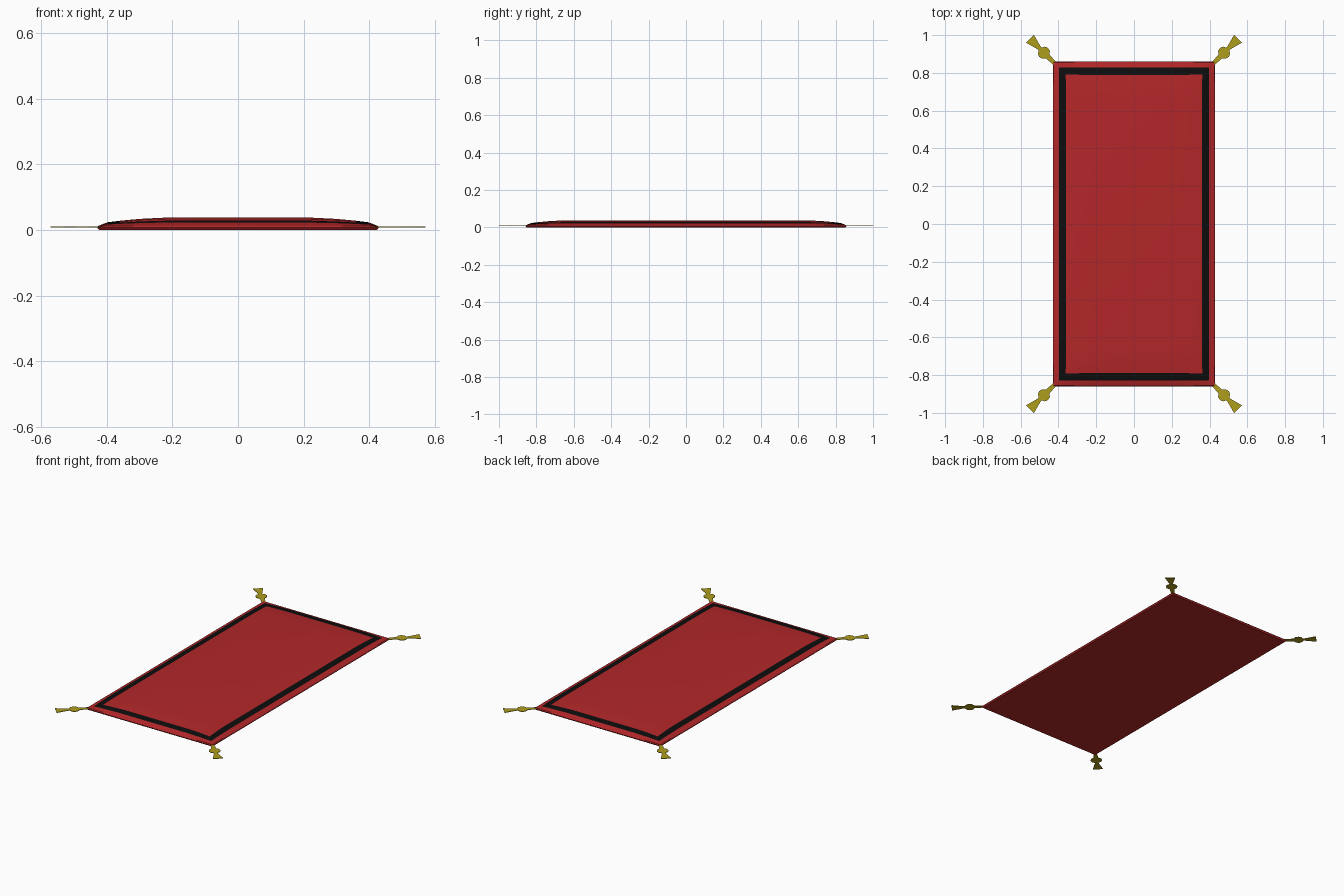
import bpy, bmesh, math
from mathutils import Matrix, Vector

if "Cube" in bpy.data.objects:
    bpy.data.objects.remove(bpy.data.objects["Cube"])


def material(name, rgb):
    m = bpy.data.materials.new(name)
    m.diffuse_color = (*rgb, 1)
    m.use_nodes = True
    m.node_tree.nodes["Principled BSDF"].inputs["Base Color"].default_value = m.diffuse_color
    return m


RED = material("red_cloth", (0.45, 0.02, 0.022))
BLACK = material("black_band", (0.004, 0.004, 0.004))
GOLD = material("gold_cord", (0.42, 0.34, 0.012))


def finish(bm, name, mats):
    bmesh.ops.recalc_face_normals(bm, faces=bm.faces)
    me = bpy.data.meshes.new(name)
    bm.to_mesh(me)
    bm.free()
    ob = bpy.data.objects.new(name, me)
    bpy.context.collection.objects.link(ob)
    for m in mats:
        me.materials.append(m)
    return ob


# Carpet: pillowed top from nested insets, black band in the second ring
HX, HY = 0.425, 0.855
INSET = [0, 0.027, 0.058, 0.125, 0.205]
RISE = [0, 0.42, 0.62, 0.84, 1.0]
N = 2 * len(INSET)


def ring(i):
    return min(i, N - 1 - i)


def coord(i, j, half):
    k = ring(i)
    d = INSET[k] + (0.008 * RISE[ring(j)] if k == 2 else 0)
    return (half - d) * (-1 if i < N // 2 else 1)


bm = bmesh.new()
grid = [[bm.verts.new((coord(i, j, HX), coord(j, i, HY),
                       0.013 + 0.025 * RISE[ring(i)] * RISE[ring(j)]))
         for j in range(N)] for i in range(N)]
for i in range(N - 1):
    for j in range(N - 1):
        f = bm.faces.new((grid[i][j], grid[i + 1][j], grid[i + 1][j + 1], grid[i][j + 1]))
        f.material_index = int(min(i, j, N - 2 - i, N - 2 - j) == 1)

# Rim and flat underside
for grow, z in ((0.004, 0.008), (-0.006, 0.0)):
    edges = [e for e in bm.edges if e.is_boundary]
    new = bmesh.ops.extrude_edge_only(bm, edges=edges)["geom"]
    for f in bm.faces:
        if any(v in new for v in f.verts):
            f.material_index = 0
    for v in [g for g in new if isinstance(g, bmesh.types.BMVert)]:
        v.co.x *= 1 + grow / HX
        v.co.y *= 1 + grow / HY
        v.co.z = z
bmesh.ops.holes_fill(bm, edges=[e for e in bm.edges if e.is_boundary], sides=0)
carpet = finish(bm, "carpet", [RED, BLACK])
bpy.context.view_layer.objects.active = carpet
carpet.select_set(True)
bpy.ops.object.shade_smooth_by_angle(angle=math.radians(25))

# Corner tassels: flat cord, knot and flared end (distance, half width)
OUTLINE = [(-0.02, 0.008), (0.055, 0.013), (0.066, 0.013), (0.080, 0.030), (0.098, 0.033),
           (0.114, 0.026), (0.122, 0.011), (0.132, 0.011), (0.198, 0.029)]
for sx in (-1, 1):
    for sy in (-1, 1):
        bm = bmesh.new()
        pts = OUTLINE + [(d, -w) for d, w in reversed(OUTLINE)]
        face = bm.faces.new([bm.verts.new((d, w, 0.0075)) for d, w in pts])
        up = bmesh.ops.extrude_face_region(bm, geom=[face])["geom"]
        bmesh.ops.translate(bm, vec=(0, 0, 0.003),
                            verts=[g for g in up if isinstance(g, bmesh.types.BMVert)])
        turn = Matrix.Rotation(math.atan2(sy, sx), 4, 'Z')
        move = Matrix.Translation(Vector((sx * 0.41, sy * 0.84, 0)))
        bmesh.ops.transform(bm, matrix=move @ turn, verts=bm.verts)
        side = ("left" if sx < 0 else "right")
        end = ("front" if sy < 0 else "back")
        finish(bm, f"tassel_{end}_{side}", [GOLD])
